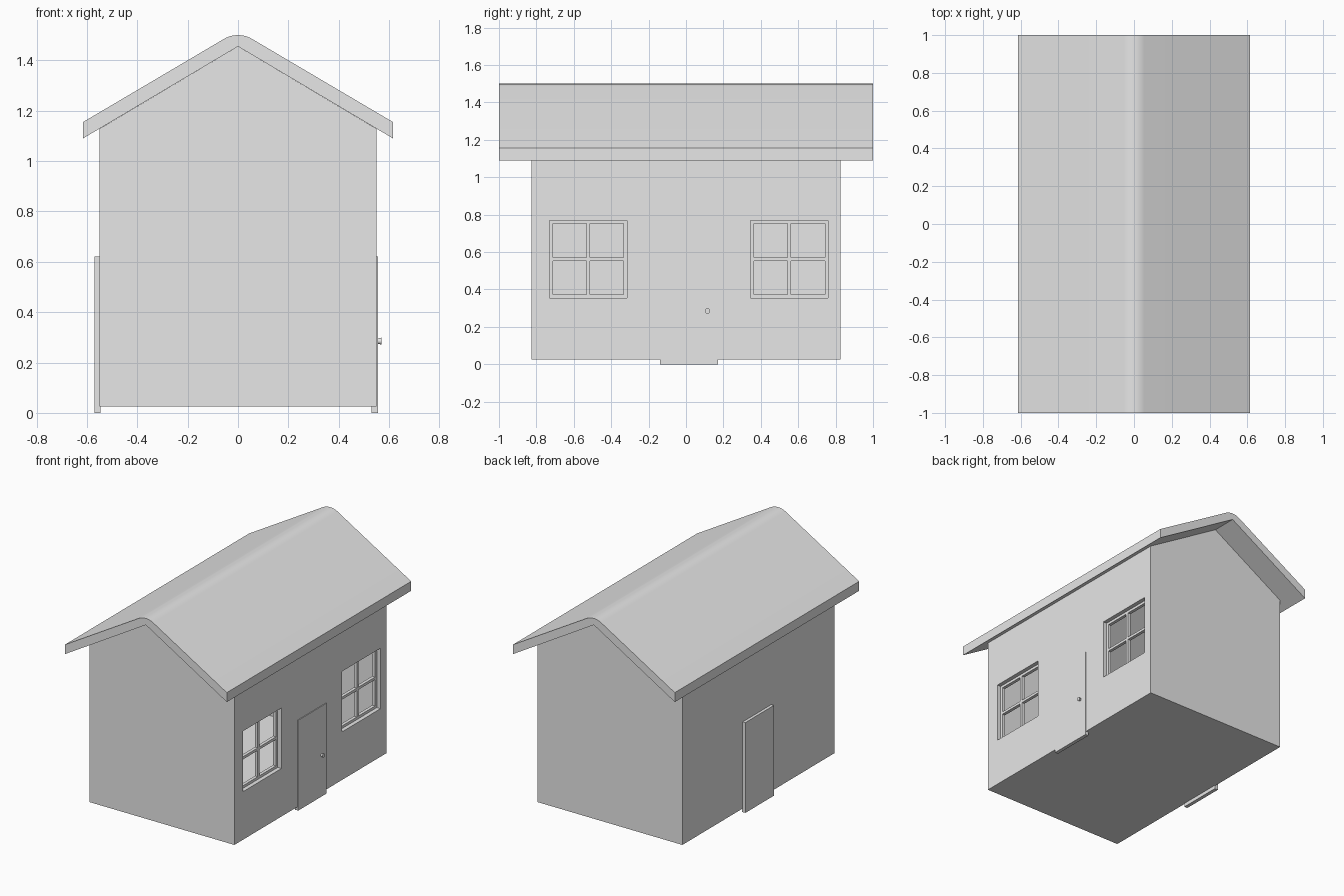
import bpy
import bmesh
from math import radians, sin, cos, pi
from mathutils import Matrix

cube = bpy.data.objects.get("Cube")
if cube:
    bpy.data.objects.remove(cube, do_unlink=True)

grey = bpy.data.materials.new("plain grey")
grey.use_nodes = True
grey.diffuse_color = (0.8, 0.8, 0.8, 1)
grey.node_tree.nodes["Principled BSDF"].inputs["Base Color"].default_value = (0.8, 0.8, 0.8, 1)


def finish(name, bm):
    bmesh.ops.recalc_face_normals(bm, faces=bm.faces)
    mesh = bpy.data.meshes.new(name)
    bm.to_mesh(mesh)
    bm.free()
    mesh.materials.append(grey)
    obj = bpy.data.objects.new(name, mesh)
    bpy.context.collection.objects.link(obj)
    return obj


def add_box(bm, x, y, z):
    """Add a box given its (low, high) range on each axis."""
    spans = (x, y, z)
    size = [b - a for a, b in spans]
    mid = [(a + b) / 2 for a, b in spans]
    bmesh.ops.create_cube(bm, size=1, matrix=Matrix.Translation(mid) @ Matrix.Diagonal((*size, 1)))


def box(name, x, y, z):
    bm = bmesh.new()
    add_box(bm, x, y, z)
    return finish(name, bm)


def prism(name, profile, half_length):
    """Extrude an x-z profile along y."""
    bm = bmesh.new()
    face = bm.faces.new([bm.verts.new((x, -half_length, z)) for x, z in profile])
    moved = bmesh.ops.extrude_face_region(bm, geom=[face])["geom"]
    verts = [v for v in moved if isinstance(v, bmesh.types.BMVert)]
    bmesh.ops.translate(bm, verts=verts, vec=(0, 2 * half_length, 0))
    return finish(name, bm)


def activate(obj):
    bpy.ops.object.select_all(action="DESELECT")
    obj.select_set(True)
    bpy.context.view_layer.objects.active = obj


def cut(obj, cutter):
    cutter.hide_render = True
    mod = obj.modifiers.new("cut", "BOOLEAN")
    mod.operation = "DIFFERENCE"
    mod.solver = "EXACT"
    mod.object = cutter
    activate(obj)
    bpy.ops.object.modifier_apply(modifier=mod.name)
    bpy.data.objects.remove(cutter, do_unlink=True)


def house_profile(half, floor, eave, ridge):
    return [(-half, floor), (half, floor), (half, eave), (0, ridge), (-half, eave)]


# Hollow walls with gables
walls = prism("walls", house_profile(0.55, 0.025, 1.128, 1.455), 0.825)
cut(walls, prism("room_cutter", house_profile(0.5, 0.075, 1.1, 1.4), 0.775))

# Recessed four-pane windows on one long side
WIN_Z = (0.355, 0.77)
BAR = 0.018
for name, y in (("front_window", (-0.73, -0.315)), ("back_window", (0.345, 0.76))):
    cut(walls, box("window_cutter", (0.48, 0.6), y, WIN_Z))
    bm = bmesh.new()
    depth = (0.5, 0.522)

    def bars(span):
        low, high = span
        mid = (low + high) / 2
        return [(low, low + BAR), (mid - BAR / 2, mid + BAR / 2), (high - BAR, high)]

    for upright in bars(y):
        add_box(bm, depth, upright, WIN_Z)
    uprights = bars(y)
    for rail in bars(WIN_Z):
        for left, right in zip(uprights, uprights[1:]):
            add_box(bm, depth, (left[1], right[0]), rail)
    finish(name + "_frame", bm)

# Roof slab with a rounded ridge
R = 0.11
arc = [(R * sin(a), 1.39 + R * cos(a)) for a in (radians(30 - 60 * i / 12) for i in range(13))]
roof_profile = [(-0.615, 1.09), (0, 1.455), (0.615, 1.09), (0.615, 1.155)] + arc + [(-0.615, 1.155)]
roof = prism("roof", roof_profile, 1.0)
activate(roof)
bpy.ops.object.shade_smooth_by_angle(angle=radians(20))

# Doors on both long sides
DOOR_Y = (-0.14, 0.17)
box("left_door", (0.53, 0.555), DOOR_Y, (0, 0.62))
box("right_door", (-0.57, -0.545), DOOR_Y, (0, 0.62))

# Round door knob
bm = bmesh.new()
bmesh.ops.create_cone(bm, cap_ends=True, segments=24, radius1=0.009, radius2=0.014, depth=0.02,
                      matrix=Matrix.Translation((0.56, 0.115, 0.285)) @ Matrix.Rotation(pi / 2, 4, "Y"))
knob = finish("door_knob", bm)
activate(knob)
bpy.ops.object.shade_smooth_by_angle(angle=radians(30))
